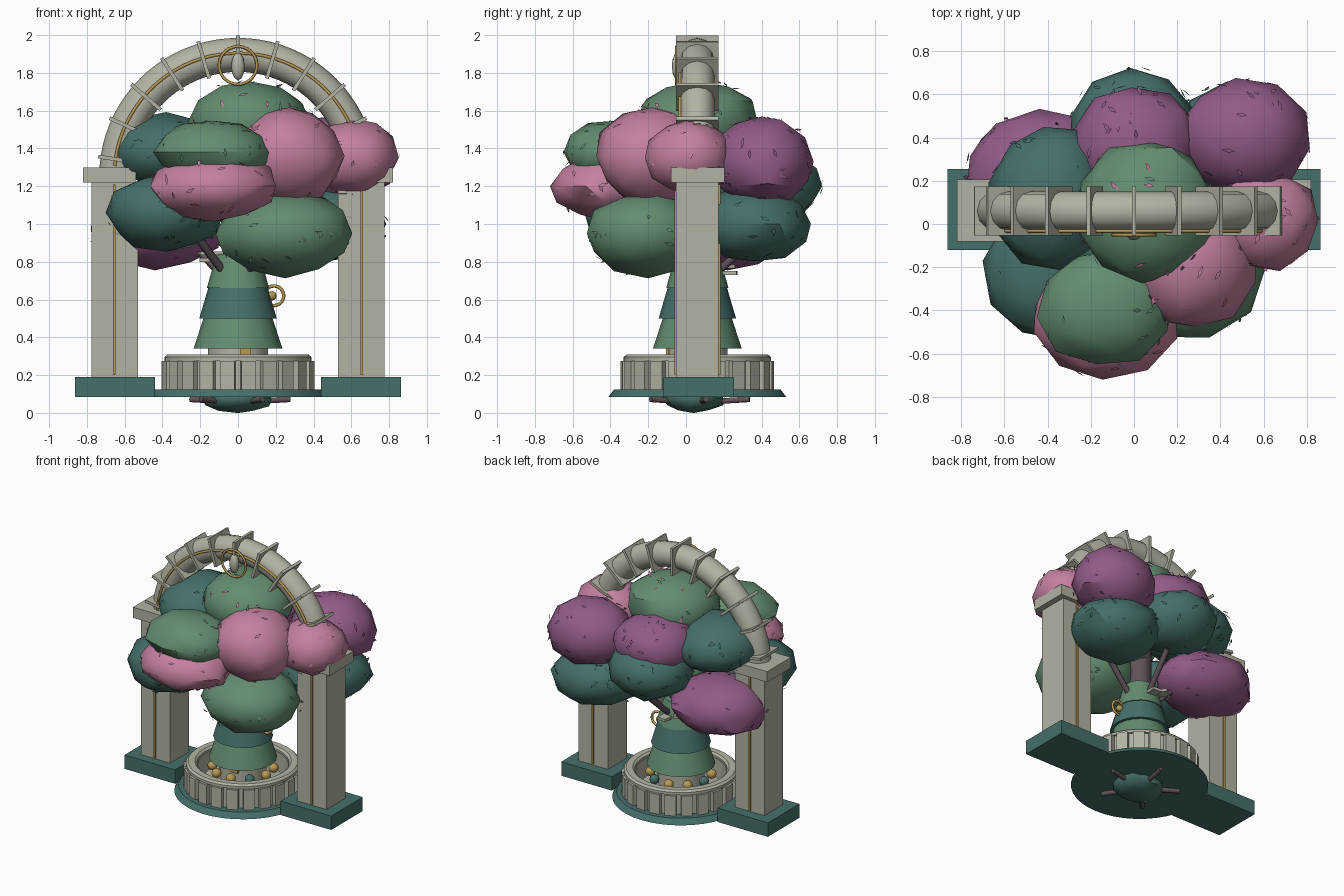
import bpy, bmesh, math, random
from mathutils import Vector, Matrix

random.seed(7)
cube = bpy.data.objects.get("Cube")
if cube:
    bpy.data.objects.remove(cube, do_unlink=True)

CY = 0.06  # depth of the arch and trunk axis


def material(name, rgb):
    m = bpy.data.materials.new(name)
    m.use_nodes = True
    col = (*rgb, 1)
    m.diffuse_color = col
    bsdf = next(n for n in m.node_tree.nodes if n.type == 'BSDF_PRINCIPLED')
    bsdf.inputs["Base Color"].default_value = col
    bsdf.inputs["Roughness"].default_value = 0.8
    return m


stone = material("stone", (0.45, 0.45, 0.37))
green = material("leaf_green", (0.125, 0.265, 0.16))
teal = material("teal", (0.06, 0.16, 0.145))
pink = material("blossom_pink", (0.55, 0.215, 0.35))
purple = material("blossom_purple", (0.29, 0.105, 0.24))
gold = material("gold", (0.48, 0.32, 0.09))
bark = material("bark", (0.12, 0.085, 0.1))


def finish(bm, name, mats, smooth=False, angle=35):
    bmesh.ops.recalc_face_normals(bm, faces=bm.faces)
    me = bpy.data.meshes.new(name)
    bm.to_mesh(me)
    bm.free()
    ob = bpy.data.objects.new(name, me)
    bpy.context.collection.objects.link(ob)
    for m in mats if isinstance(mats, list) else [mats]:
        me.materials.append(m)
    if smooth:
        bpy.ops.object.select_all(action='DESELECT')
        ob.select_set(True)
        bpy.context.view_layer.objects.active = ob
        bpy.ops.object.shade_smooth_by_angle(angle=math.radians(angle))
    return ob


def add_box(bm, centre, size, rot=None):
    mat = Matrix.Translation(centre) @ (rot or Matrix()) @ Matrix.Diagonal((*size, 1))
    bmesh.ops.create_cube(bm, size=1, matrix=mat)


def box(name, x, y, z, mat):
    bm = bmesh.new()
    pairs = (x, y, z)
    add_box(bm, [sum(p) / 2 for p in pairs], [p[1] - p[0] for p in pairs])
    return finish(bm, name, mat)


def lathe(name, profile, mat, steps=32, closed=False):
    """Spin (radius, height) points about the trunk axis."""
    bm = bmesh.new()
    rings = []
    for i in range(steps):
        a = math.tau * i / steps
        rings.append([bm.verts.new((r * math.cos(a), CY + r * math.sin(a), z)) for r, z in profile])
    n = len(profile)
    for i in range(steps):
        p, q = rings[i], rings[(i + 1) % steps]
        for j in range(n if closed else n - 1):
            k = (j + 1) % n
            bm.faces.new((p[j], q[j], q[k], p[k]))
    if not closed:
        for j in (0, -1):
            bm.faces.new([r[j] for r in rings])
    return finish(bm, name, mat, True)


def tube(name, points, radius, mat, sides=3, cyclic=False):
    cu = bpy.data.curves.new(name, 'CURVE')
    cu.dimensions = '3D'
    cu.bevel_depth = radius
    cu.bevel_resolution = sides
    cu.use_fill_caps = True
    sp = cu.splines.new('POLY')
    sp.points.add(len(points) - 1)
    for p, co in zip(sp.points, points):
        p.co = (*co, 1)
    sp.use_cyclic_u = cyclic
    sp.use_smooth = True
    ob = bpy.data.objects.new(name, cu)
    bpy.context.collection.objects.link(ob)
    cu.materials.append(mat)
    return ob


def arc(cx, y, cz, r, a0, a1, n):
    angles = [math.radians(a0 + (a1 - a0) * i / n) for i in range(n + 1)]
    return [(cx + r * math.cos(a), y, cz + r * math.sin(a)) for a in angles]


def ball(name, centre, size, mat, sub=2, jitter=0.0):
    bm = bmesh.new()
    bmesh.ops.create_icosphere(bm, subdivisions=sub, radius=1)
    spin = Matrix.Rotation(random.uniform(0, math.tau), 3, 'Z')
    for v in bm.verts:
        d = spin @ v.co * random.uniform(1 - jitter, 1 + jitter)
        v.co = Vector(centre) + Vector([d[i] * size[i] for i in range(3)])
    return finish(bm, name, mat, True, 40)


# Base disc, plinths, pillars and caps
lathe("base_disc", [(0.47, 0.085), (0.44, 0.125)], teal, 40)
for side, s in (("left", 1), ("right", -1)):
    def span(a, b):
        return sorted((s * a, s * b))
    box(side + "_plinth", span(0.44, 0.862), (-0.12, 0.255), (0.085, 0.19), teal)
    box(side + "_pillar", span(0.53, 0.775), (-0.052, 0.173), (0.19, 1.22), stone)
    box(side + "_cap", span(0.54, 0.82), (-0.08, 0.205), (1.22, 1.3), stone)
    for face, y in (("front", -0.056), ("back", 0.177)):
        box(side + "_inlay_" + face, span(0.648, 0.662), (y - 0.005, y + 0.005), (0.2, 1.21), gold)

# Arch with its square ribs and gold line
AZ, AR = 1.25, 0.645
tube("arch", arc(0, CY, AZ, AR, 0, 180, 40), 0.09, stone, 4)
tube("arch_gold_line", arc(0, -0.032, AZ, AR + 0.01, 5, 175, 40), 0.009, gold, 1)
bm = bmesh.new()
for i in range(11):
    a = math.pi * (i + 0.5) / 11
    pos = (AR * math.cos(a), CY, AZ + AR * math.sin(a))
    add_box(bm, pos, (0.205, 0.225, 0.02), Matrix.Rotation(-a, 4, 'Y'))
finish(bm, "arch_ribs", stone)

# Medallion at the crown of the arch
tube("medallion_ring", arc(0, -0.05, 1.84, 0.1, 0, 350, 35), 0.008, gold, 2, True)
ball("medallion_gem", (0, -0.045, 1.835), (0.036, 0.03, 0.075), stone)

# Round basin: wall blocks, rim and beads
lathe("basin_wall", [(0.375, 0.12), (0.375, 0.28), (0.31, 0.28), (0.31, 0.12)], stone, 40, True)
bm = bmesh.new()
for i in range(22):
    a = math.tau * i / 22
    pos = (0.375 * math.cos(a), CY + 0.375 * math.sin(a), 0.2)
    add_box(bm, pos, (0.06, 0.078, 0.15), Matrix.Rotation(a, 4, 'Z'))
finish(bm, "basin_blocks", stone)
lathe("basin_rim", [(0.39, 0.275), (0.39, 0.295), (0.375, 0.308), (0.33, 0.308), (0.315, 0.295), (0.315, 0.275)],
      stone, 40, True)
lathe("inner_pedestal", [(0.27, 0.12), (0.27, 0.18), (0.16, 0.2), (0.16, 0.36)], stone, 24)
for i in range(10):
    a = math.tau * i / 10 - math.pi / 2 + 0.2
    ball("bead", (0.21 * math.cos(a), CY + 0.21 * math.sin(a), 0.265), (0.035, 0.035, 0.035),
         teal if i % 3 == 1 else gold)
box("gold_plaque", (0.01, 0.07), (-0.107, -0.09), (0.29, 0.34), gold)

# Tiered skirts round the trunk
for name, z0, z1, r0, r1, mat in (("lower_skirt", 0.34, 0.51, 0.235, 0.18, green),
                                  ("middle_skirt", 0.5, 0.67, 0.205, 0.155, teal),
                                  ("upper_skirt", 0.66, 0.84, 0.165, 0.115, green)):
    lathe(name, [(r0, z0), (r1, z1)], mat, 20)
tube("trunk", [(0, CY, 0.35), (0, CY, 1.3)], 0.08, bark)

# Stone slabs stepping up the back of the trunk
bm = bmesh.new()
for i in range(4):
    a = math.radians(85 + 35 * i)
    pos = (0.15 * math.cos(a), CY + 0.15 * math.sin(a), 0.74 + 0.035 * i)
    add_box(bm, pos, (0.12, 0.07, 0.02), Matrix.Rotation(a, 4, 'Z'))
finish(bm, "trunk_steps", stone)

# Gold hook on the trunk
tube("hook_ring", arc(0.19, CY, 0.62, 0.052, -150, 190, 28), 0.009, gold, 2)
ball("hook_bead", (0.18, CY, 0.62), (0.025, 0.025, 0.025), gold)

# Branches up into the crown, roots and rock below the base
for i in range(5):
    a = math.tau * i / 5 + 0.17
    c, s = math.cos(a), math.sin(a)
    tube("branch", [(0.08 * c, CY + 0.08 * s, 0.72), (0.19 * c, CY + 0.19 * s, 0.82),
                    (0.36 * c, CY + 0.36 * s, 0.98)], 0.022, bark, 1)
    tube("root", [(0.08 * c, CY + 0.08 * s, 0.06), (0.28 * c, CY + 0.28 * s, 0.072)], 0.017, bark, 1)
ball("base_rock", (0, 0.04, 0.075), (0.19, 0.17, 0.072), teal, 2, 0.06)

# Leafy crown: each clump is a faceted ball (centre, size, colour)
clumps = [
    ((0.06, 0.06, 1.54), (0.32, 0.33, 0.22), green),
    ((-0.13, -0.38, 1.38), (0.31, 0.27, 0.17), green),
    ((-0.13, -0.42, 1.2), (0.33, 0.29, 0.18), pink),
    ((0.27, -0.18, 1.36), (0.29, 0.3, 0.26), pink),
    ((0.6, 0.02, 1.35), (0.25, 0.23, 0.2), pink),
    ((0.51, 0.4, 1.33), (0.31, 0.27, 0.24), purple),
    ((-0.38, 0.13, 1.38), (0.28, 0.33, 0.2), teal),
    ((-0.38, -0.22, 1.06), (0.31, 0.32, 0.2), teal),
    ((0.25, -0.2, 0.95), (0.36, 0.32, 0.22), green),
    ((0.47, 0.36, 1.0), (0.32, 0.3, 0.2), teal),
    ((-0.44, 0.22, 0.97), (0.35, 0.31, 0.2), purple),
    ((0.0, 0.43, 1.2), (0.3, 0.29, 0.2), teal),
    ((0.0, 0.36, 1.37), (0.29, 0.28, 0.2), purple),
]
leaf_mats = [green, teal, pink, purple]
leaves = bmesh.new()
for centre, size, mat in clumps:
    ball("foliage_clump", centre, [s * 1.02 for s in size], mat, 2, 0.06)
    # Small pointed leaves scattered over the clump
    for _ in range(40):
        d = Vector([random.gauss(0, 1) for _ in range(3)]).normalized()
        n = Vector([d[i] / size[i] for i in range(3)]).normalized()
        pos = Vector(centre) + Vector([d[i] * size[i] for i in range(3)]) * 1.015
        t = n.orthogonal().normalized()
        t = Matrix.Rotation(random.uniform(0, math.tau), 3, n) @ t
        b = n.cross(t) * 0.01
        t = (t + n * random.uniform(-0.3, 0.5)) * random.uniform(0.02, 0.034)
        f = leaves.faces.new([leaves.verts.new(pos + o) for o in (-t, b, t, -b)])
        accent = mat is green and centre[2] > 1.5 and random.random() < 0.4
        f.material_index = leaf_mats.index(pink if accent else mat)
finish(leaves, "scattered_leaves", leaf_mats)
